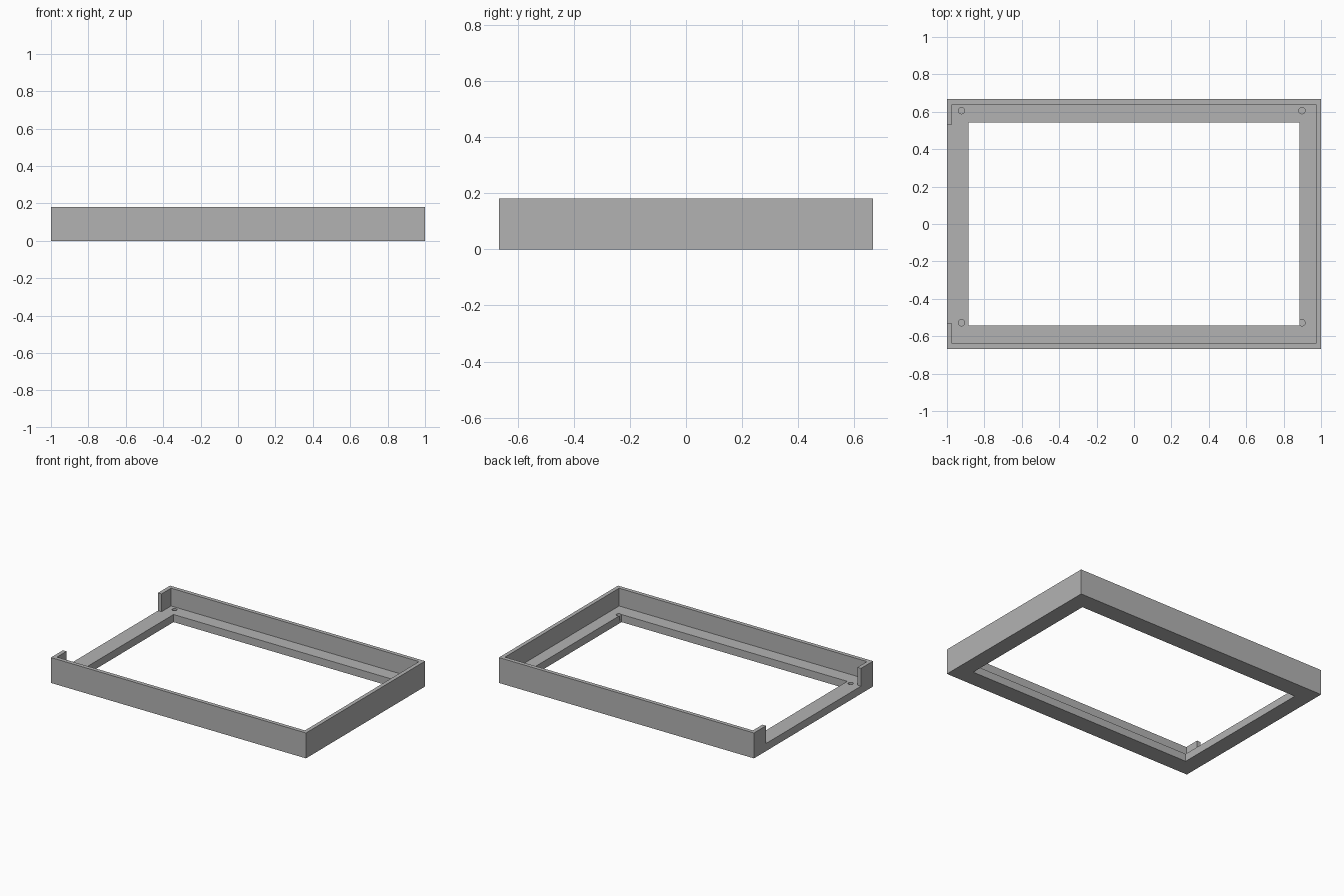
import bpy
import bmesh
from mathutils import Matrix

cube = bpy.data.objects.get("Cube")
if cube:
    bpy.data.objects.remove(cube, do_unlink=True)

# Main dimensions
HX, HY, HEIGHT = 1.0, 0.667, 0.18
FLOOR = 0.054
WALL = 0.028
OPEN_X, OPEN_Y = 0.885, 0.542
GAP_Y = 0.532
HOLE_R, HOLE_DEPTH = 0.017, 0.04

grey = bpy.data.materials.new("plain grey")
grey.use_nodes = True
colour = (0.45, 0.45, 0.45, 1)
grey.diffuse_color = colour
grey.node_tree.nodes["Principled BSDF"].inputs["Base Color"].default_value = colour


def add_object(name, bm):
    bmesh.ops.recalc_face_normals(bm, faces=bm.faces)
    mesh = bpy.data.meshes.new(name)
    bm.to_mesh(mesh)
    bm.free()
    mesh.materials.append(grey)
    obj = bpy.data.objects.new(name, mesh)
    bpy.context.collection.objects.link(obj)
    return obj


def prism(name, outline, z0, z1):
    """Extrude a plan outline from z0 up to z1."""
    bm = bmesh.new()
    face = bm.faces.new([bm.verts.new((x, y, z0)) for x, y in outline])
    top = bmesh.ops.extrude_face_region(bm, geom=[face])["geom"]
    verts = [v for v in top if isinstance(v, bmesh.types.BMVert)]
    bmesh.ops.translate(bm, verts=verts, vec=(0, 0, z1 - z0))
    return add_object(name, bm)


def rectangle(x, y):
    return [(-x, -y), (x, -y), (x, y), (-x, y)]


def peg(name, x, y):
    bm = bmesh.new()
    bmesh.ops.create_cone(bm, cap_ends=True, segments=24, radius1=HOLE_R,
                          radius2=HOLE_R, depth=2 * HOLE_DEPTH,
                          matrix=Matrix.Translation((x, y, FLOOR)))
    return add_object(name, bm)


# Solid block that becomes the tray frame
frame = prism("tray_frame", rectangle(HX, HY), 0, HEIGHT)

# Recess inside the walls, running out through the gap in the right wall
ix, iy, out = HX - WALL, HY - WALL, HX + 0.1
recess = [(-ix, -iy), (ix, -iy), (ix, iy), (-ix, iy),
          (-ix, GAP_Y), (-out, GAP_Y), (-out, -GAP_Y), (-ix, -GAP_Y)]
cutters = [prism("recess_cutter", recess, FLOOR, HEIGHT + 0.1),
           prism("opening_cutter", rectangle(OPEN_X, OPEN_Y), -0.1, HEIGHT + 0.1)]

# Blind screw holes in the ledge
for x in (-0.922, 0.898):
    for y in (-0.528, 0.606):
        cutters.append(peg("screw_hole_cutter", x, y))

for cutter in cutters:
    cutter.hide_render = True
    mod = frame.modifiers.new(cutter.name, "BOOLEAN")
    mod.operation = "DIFFERENCE"
    mod.solver = "EXACT"
    mod.object = cutter

# Bake the cuts and drop the cutters
graph = bpy.context.evaluated_depsgraph_get()
result = bpy.data.meshes.new_from_object(frame.evaluated_get(graph))
frame.modifiers.clear()
frame.data = result
for cutter in cutters:
    bpy.data.objects.remove(cutter, do_unlink=True)
